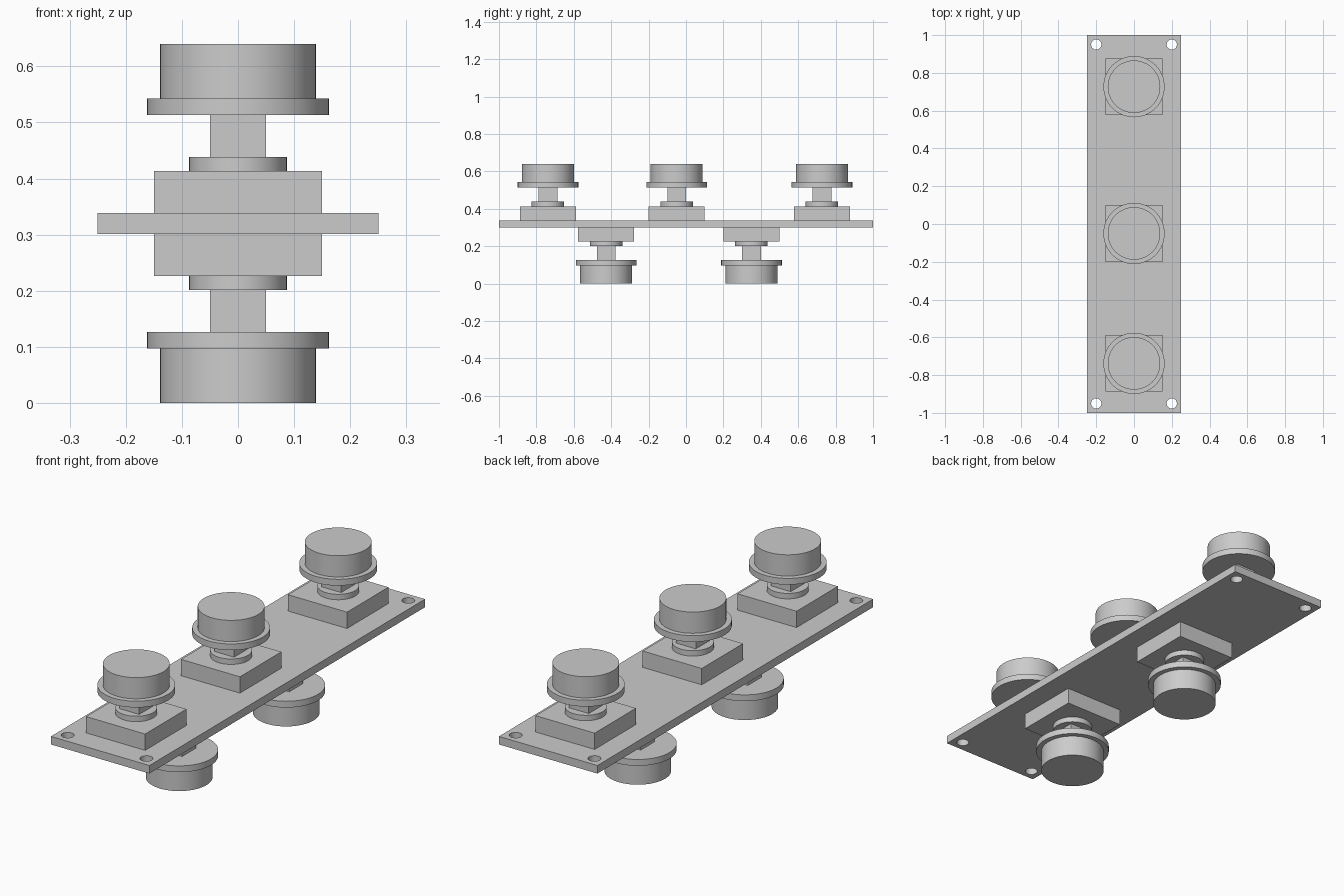
import bpy, bmesh
from mathutils import Matrix

if "Cube" in bpy.data.objects:
    bpy.data.objects.remove(bpy.data.objects["Cube"])

grey = bpy.data.materials.new("plain_grey")
grey.use_nodes = True
COLOUR = (0.6, 0.6, 0.6, 1)
grey.diffuse_color = COLOUR
grey.node_tree.nodes["Principled BSDF"].inputs["Base Color"].default_value = COLOUR

MID = 0.32          # height of the plate's middle
HALF = 0.0185       # half the plate thickness


def finish(name, bm, smooth=False):
    mesh = bpy.data.meshes.new(name)
    bm.to_mesh(mesh)
    bm.free()
    obj = bpy.data.objects.new(name, mesh)
    bpy.context.collection.objects.link(obj)
    mesh.materials.append(grey)
    if smooth:
        bpy.ops.object.select_all(action='DESELECT')
        obj.select_set(True)
        bpy.context.view_layer.objects.active = obj
        bpy.ops.object.shade_smooth_by_angle()
    return obj


def box(name, size, centre):
    bm = bmesh.new()
    bmesh.ops.create_cube(bm, size=1, matrix=Matrix.Translation(centre) @ Matrix.Diagonal((*size, 1)))
    return finish(name, bm)


def cylinder(name, radius, height, centre):
    bm = bmesh.new()
    bmesh.ops.create_cone(bm, cap_ends=True, segments=64, radius1=radius, radius2=radius,
                          depth=height, matrix=Matrix.Translation(centre))
    return finish(name, bm, smooth=True)


# Mounting plate with a screw hole in each corner
plate = box("mounting_plate", (0.5, 2, 2 * HALF), (0, 0, MID))
for x in (-0.2, 0.2):
    for y in (-0.95, 0.95):
        cutter = cylinder("hole_cutter", 0.027, 0.2, (x, y, MID))
        cutter.hide_render = True
        cutter.hide_set(True)
        cut = plate.modifiers.new("screw_hole", 'BOOLEAN')
        cut.operation = 'DIFFERENCE'
        cut.solver = 'EXACT'
        cut.object = cutter

# Apply the holes and discard the cutters
bpy.ops.object.select_all(action='DESELECT')
plate.select_set(True)
bpy.context.view_layer.objects.active = plate
for cut in list(plate.modifiers):
    cutter = cut.object
    bpy.ops.object.modifier_apply(modifier=cut.name)
    bpy.data.objects.remove(cutter)
bpy.ops.object.shade_smooth_by_angle()


# Push button stacked outwards from the plate; side is 1 above and -1 below
def push_button(label, y, side):
    def level(low, high):
        return (0, y, MID + side * (HALF + (low + high) / 2)), high - low

    centre, height = level(0, 0.075)
    box(label + "_switch_base", (0.3, 0.3, height), centre)
    centre, height = level(0.075, 0.1)
    cylinder(label + "_collar", 0.087, height, centre)
    centre, height = level(0.1, 0.175)
    box(label + "_stem", (0.1, 0.1, height), centre)
    centre, height = level(0.175, 0.204)
    cylinder(label + "_cap_flange", 0.162, height, centre)
    centre, height = level(0.204, 0.3015)
    cylinder(label + "_cap", 0.139, height, centre)


for label, y in (("front", -0.738), ("middle", -0.05), ("back", 0.727)):
    push_button("upper_" + label, y, 1)
for label, y in (("front", -0.427), ("back", 0.35)):
    push_button("lower_" + label, y, -1)
